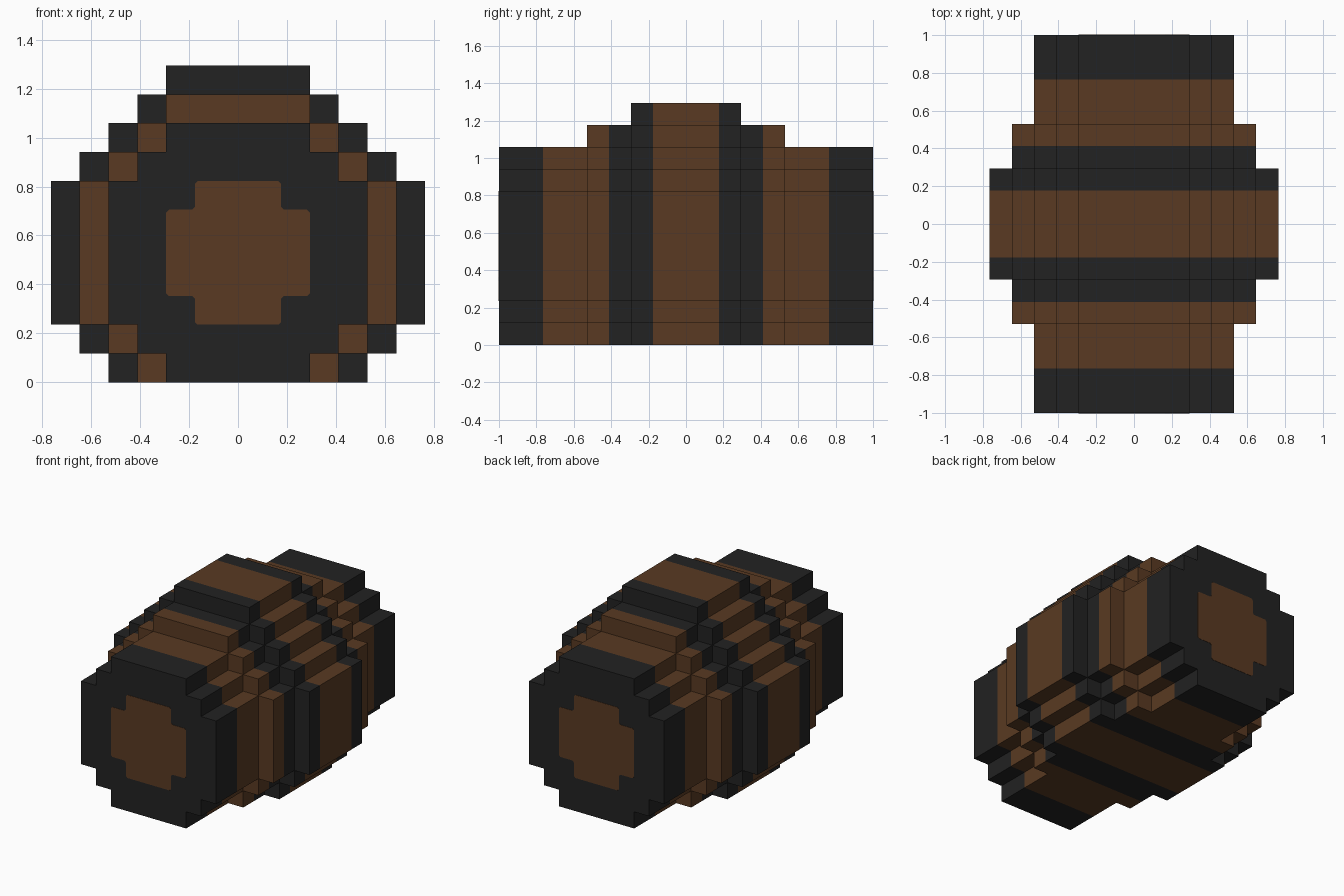
import bpy, bmesh
from mathutils import Vector

cube = bpy.data.objects.get("Cube")
if cube:
    bpy.data.objects.remove(cube, do_unlink=True)

U = 2 / 17  # one block


def material(name, rgb):
    m = bpy.data.materials.new(name)
    m.use_nodes = True
    m.diffuse_color = (*rgb, 1)
    bsdf = m.node_tree.nodes["Principled BSDF"]
    bsdf.inputs["Base Color"].default_value = (*rgb, 1)
    bsdf.inputs["Roughness"].default_value = 0.9
    return m


dark = material("dark iron", (0.016, 0.016, 0.016))
brown = material("brown wood", (0.1, 0.042, 0.016))


def stepped_outline(rows):
    """Symmetric outline from (z_low, z_high, half_width) rows, in blocks."""
    right = []
    for lo, hi, w in rows:
        right += [(w, lo), (w, hi)]
    return right + [(-x, z) for x, z in reversed(right)]


def barrel_rows(k):
    """Stepped cross-section grown outwards by k blocks, flat on the floor."""
    rows = [(0, 1, 2.5 + k), (1, 2, 3.5 + k), (2, 7, 4.5 + k)]
    return rows + [(7 + i, 8 + i, 3.5 + k - i) for i in range(k + 2)]


def chamfer(outline, d):
    """Cut every corner of the outline by d blocks."""
    pts = [Vector(p) for p in outline]
    cut = []
    for i, p in enumerate(pts):
        for q in (pts[i - 1], pts[(i + 1) % len(pts)]):
            cut.append(p + (q - p).normalized() * d)
    return cut


def prism(name, outline, y0, y1, mat):
    bm = bmesh.new()
    face = bm.faces.new([bm.verts.new((x * U, y0, z * U)) for x, z in outline])
    res = bmesh.ops.extrude_face_region(bm, geom=[face], use_keep_orig=True)
    moved = [g for g in res["geom"] if isinstance(g, bmesh.types.BMVert)]
    bmesh.ops.translate(bm, verts=moved, vec=(0, y1 - y0, 0))
    bmesh.ops.recalc_face_normals(bm, faces=bm.faces[:])
    mesh = bpy.data.meshes.new(name)
    bm.to_mesh(mesh)
    bm.free()
    mesh.materials.append(mat)
    obj = bpy.data.objects.new(name, mesh)
    bpy.context.collection.objects.link(obj)


# Middle belly staves
prism("belly_staves", stepped_outline(barrel_rows(2)), -1.5 * U, 1.5 * U, brown)

# Hoops and staves from the belly out to each end: name, start, end, growth, colour
bands = [
    ("belly_hoop", 1.5, 2.5, 2, dark),
    ("shoulder_hoop", 2.5, 3.5, 1, dark),
    ("shoulder_staves", 3.5, 4.5, 1, brown),
    ("end_staves", 4.5, 6.5, 0, brown),
    ("end_hoop", 6.5, 8.5, 0, dark),
]
# Cross-shaped lid panel on each end
lid = chamfer(stepped_outline([(2, 3, 1.5), (3, 6, 2.5), (6, 7, 1.5)]), 0.1)

for side, s in (("front", -1), ("back", 1)):
    for name, a, b, k, mat in bands:
        prism(f"{side}_{name}", stepped_outline(barrel_rows(k)), s * a * U, s * b * U, mat)
    prism(f"{side}_lid_panel", lid, s * (8.5 * U - 0.002), s * (8.5 * U + 0.002), brown)
